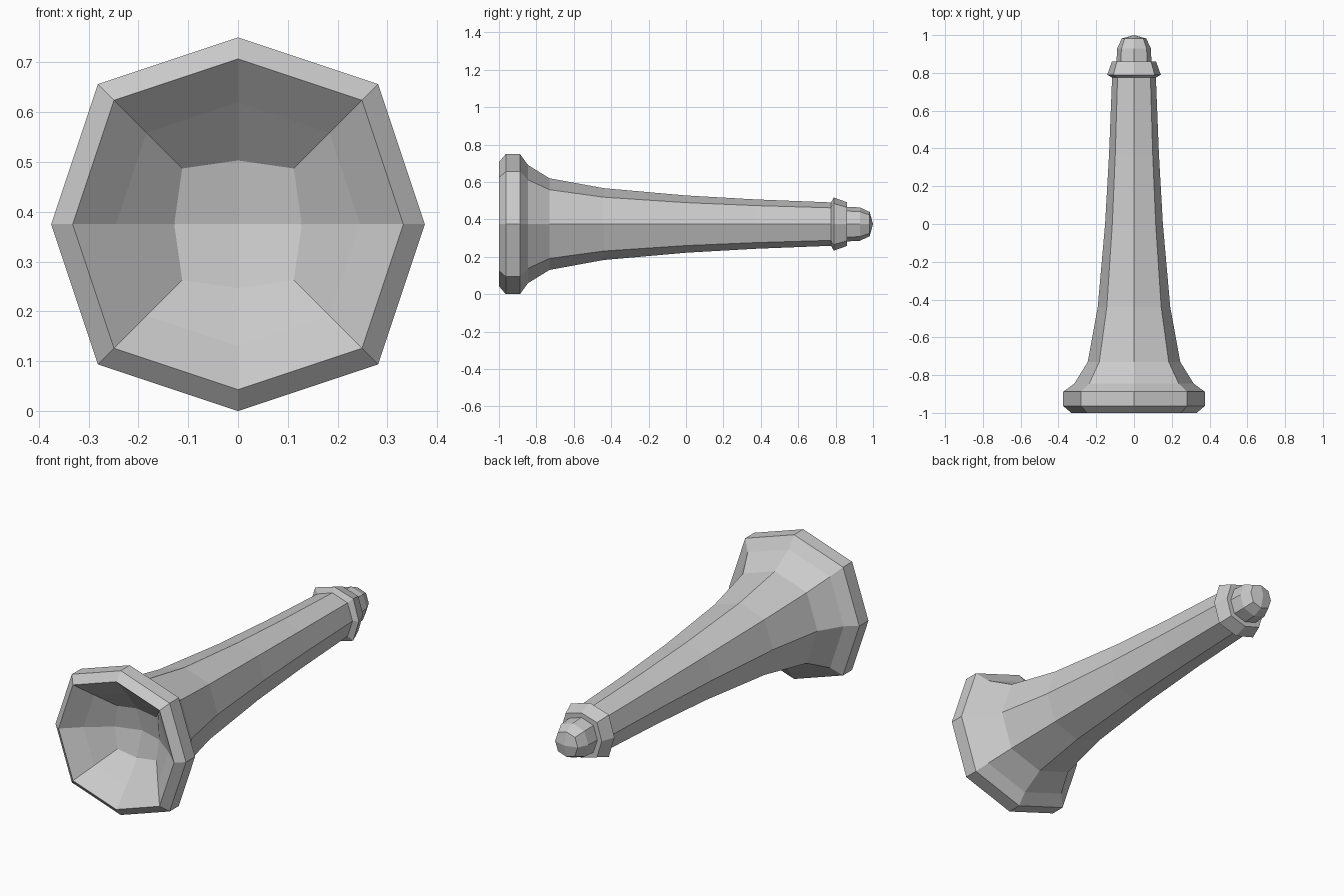
import bpy
import bmesh

if "Cube" in bpy.data.objects:
    bpy.data.objects.remove(bpy.data.objects["Cube"])

AXIS_Z = 0.375  # height of the horn's long axis


def octagon(bm, y, r, k=0.75):
    """Eight-sided ring around the y axis; k sets how far the diagonals reach."""
    d = r * k
    pts = [(r, 0), (d, d), (0, r), (-d, d), (-r, 0), (-d, -d), (0, -r), (d, -d)]
    return [bm.verts.new((x, y, AXIS_Z + z)) for x, z in pts]


def cap(bm, ring, y):
    """Close a ring with four quads meeting at a centre point."""
    c = bm.verts.new((0, y, AXIS_Z))
    for i in range(0, 8, 2):
        bm.faces.new((c, ring[i], ring[i + 1], ring[(i + 2) % 8]))


def turned(name, profile, start=None, end=None, loop=False):
    bm = bmesh.new()
    rings = [octagon(bm, *p) for p in profile]
    pairs = list(zip(rings, rings[1:]))
    if loop:
        pairs.append((rings[-1], rings[0]))
    for a, b in pairs:
        for i in range(8):
            j = (i + 1) % 8
            bm.faces.new((a[i], a[j], b[j], b[i]))
    if start is not None:
        cap(bm, rings[0], start)
    if end is not None:
        cap(bm, rings[-1], end)
    bmesh.ops.recalc_face_normals(bm, faces=bm.faces[:])
    me = bpy.data.meshes.new(name)
    bm.to_mesh(me)
    bm.free()
    ob = bpy.data.objects.new(name, me)
    bpy.context.collection.objects.link(ob)
    return ob


# Flared body: hollow bowl, bevelled rim, then the long taper
turned("horn_body", [
    (-0.83, 0.128, 0.875), (-0.92, 0.245), (-1.0, 0.332),
    (-0.963, 0.375), (-0.888, 0.375), (-0.845, 0.316), (-0.73, 0.245),
    (-0.44, 0.192), (0.0, 0.153), (0.37, 0.132), (0.80, 0.115),
], start=-0.79, end=0.80)

# Collar near the narrow end
turned("collar", [
    (0.775, 0.115), (0.79, 0.142, 0.77), (0.86, 0.117, 0.77), (0.86, 0.085),
    (0.775, 0.085),
], loop=True)

# Rounded tip
turned("mouthpiece", [
    (0.82, 0.095), (0.93, 0.089), (0.982, 0.065),
], start=0.82, end=1.0)
